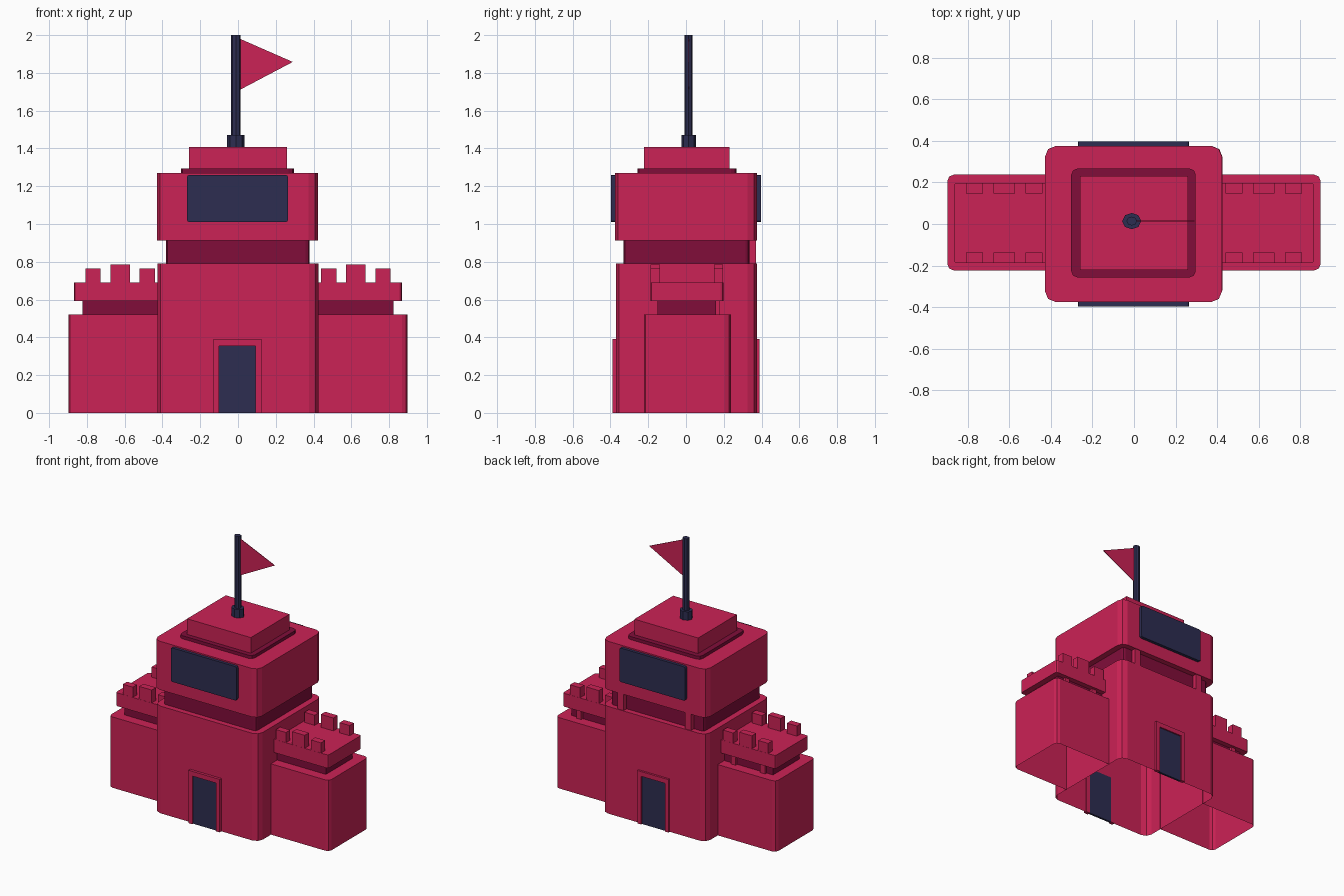
import bpy, bmesh, math

if "Cube" in bpy.data.objects:
    bpy.data.objects.remove(bpy.data.objects["Cube"])


def mat(name, rgb):
    m = bpy.data.materials.new(name)
    m.diffuse_color = (*rgb, 1)
    m.use_nodes = True
    m.node_tree.nodes["Principled BSDF"].inputs["Base Color"].default_value = m.diffuse_color
    return m


PINK = mat("raspberry", (0.60, 0.016, 0.092))
DARK = mat("dark_raspberry", (0.22, 0.004, 0.042))
NAVY = mat("navy", (0.026, 0.026, 0.082))


def finish(bm, name, m):
    bmesh.ops.recalc_face_normals(bm, faces=bm.faces)
    me = bpy.data.meshes.new(name)
    bm.to_mesh(me)
    bm.free()
    me.materials.append(m)
    ob = bpy.data.objects.new(name, me)
    bpy.context.collection.objects.link(ob)
    return ob


def box(name, m, x, y, z, r=0, axis=2, open_bottom=False, outer=0, open_inner=False):
    """Box from ranges; edges along one axis rounded by r (only on the outer x side if outer is set)."""
    bm = bmesh.new()
    bmesh.ops.create_cube(bm, size=1)
    for v in bm.verts:
        v.co = [(a[0] + a[1]) / 2 + c * abs(a[1] - a[0]) for a, c in zip((x, y, z), v.co)]
    bm.normal_update()
    drop = [f for f in bm.faces if (open_bottom and f.normal.z < -0.9)
            or (open_inner and f.normal.x * outer < -0.9)]
    if r:
        es = []
        for e in bm.edges:
            d = (e.verts[0].co - e.verts[1].co).normalized()
            mid = (e.verts[0].co + e.verts[1].co) / 2
            if abs(d[axis]) > 0.9 and (outer == 0 or (mid.x - sum(x) / 2) * outer > 0):
                es.append(e)
        bmesh.ops.bevel(bm, geom=es, offset=r, segments=2, profile=0.5, affect='EDGES')
        bm.normal_update()
        drop = [f for f in bm.faces if (open_bottom and f.normal.z < -0.9)
                or (open_inner and f.normal.x * outer < -0.99)]
    bmesh.ops.recalc_face_normals(bm, faces=bm.faces)
    bmesh.ops.delete(bm, geom=[f for f in drop if f.is_valid], context='FACES')
    return finish_open(bm, name, m)


def finish_open(bm, name, m):
    me = bpy.data.meshes.new(name)
    bm.to_mesh(me)
    bm.free()
    me.materials.append(m)
    ob = bpy.data.objects.new(name, me)
    bpy.context.collection.objects.link(ob)
    return ob


# Central tower, stacked upwards
box("tower_body", PINK, (-0.425, 0.425), (-0.37, 0.375), (0, 0.79), 0.05, open_bottom=True)
box("tower_neck", DARK, (-0.38, 0.378), (-0.33, 0.335), (0.79, 0.912), 0.02)
box("tower_head", PINK, (-0.428, 0.423), (-0.375, 0.375), (0.912, 1.27), 0.05)
box("roof_trim", DARK, (-0.302, 0.297), (-0.257, 0.267), (1.27, 1.293), 0.03)
box("roof_block", PINK, (-0.26, 0.26), (-0.222, 0.23), (1.293, 1.408))

# Front and back details
for s, side in ((-1, "front"), (1, "back")):
    a, b = s * 0.37, s * 0.397
    box(side + "_window", NAVY, (-0.27, 0.265), (a, b), (1.01, 1.26), 0.012, axis=1)
    box(side + "_door", NAVY, (-0.10, 0.092), (s * 0.365, s * 0.38), (0, 0.355))
    box(side + "_door_frame_left", PINK, (-0.13, -0.10), (s * 0.365, s * 0.39), (0, 0.39))
    box(side + "_door_frame_right", PINK, (0.092, 0.124), (s * 0.365, s * 0.39), (0, 0.39))
    box(side + "_door_frame_top", PINK, (-0.10, 0.092), (s * 0.365, s * 0.39), (0.355, 0.39))

# Wings with parapets and merlons
for s, side in ((-1, "left"), (1, "right")):
    def xr(a, b):
        return tuple(sorted((s * a, s * b)))
    box(side + "_wing", PINK, xr(0.42, 0.898), (-0.223, 0.237), (0, 0.522), 0.03,
        open_bottom=True, outer=s, open_inner=True)
    box(side + "_wing_neck", DARK, xr(0.42, 0.822), (-0.15, 0.16), (0.522, 0.592))
    box(side + "_wing_parapet", PINK, xr(0.42, 0.867), (-0.188, 0.198), (0.592, 0.69), 0.015, outer=s)
    for i, (a, b, top) in enumerate(((0.44, 0.522, 0.765), (0.573, 0.675, 0.785), (0.727, 0.808, 0.765))):
        for row, yr in (("front", (-0.187, -0.138)), ("back", (0.147, 0.197))):
            box(f"{side}_{row}_merlon_{i}", PINK, xr(a, b), yr, (0.69, top))
    # Small supports on the back of the necks
    for i, c in enumerate((0.51, 0.75)):
        box(f"{side}_wing_support_{i}", PINK, xr(c - 0.02, c + 0.02), (0.155, 0.178), (0.522, 0.592))
    box(side + "_tower_support", PINK, xr(0.25, 0.30), (0.33, 0.37), (0.79, 0.912))

# Flagpole, its foot and the flag
for name, rx, z0, z1 in (("flagpole_foot", 0.046, 1.408, 1.47), ("flagpole", 0.025, 1.408, 2.0)):
    bm = bmesh.new()
    bmesh.ops.create_cone(bm, cap_ends=True, segments=8, radius1=rx, radius2=rx, depth=z1 - z0)
    for v in bm.verts:
        v.co = (v.co.x - 0.011, v.co.y * 0.85 + 0.014, v.co.z + (z0 + z1) / 2)
    finish(bm, name, NAVY)
bm = bmesh.new()
rows = [[bm.verts.new((x, y, z)) for x, z in ((0.0, 1.705), (0.29, 1.858), (0.0, 1.985))] for y in (0.012, 0.016)]
bm.faces.new(rows[0])
bm.faces.new(rows[1][::-1])
for i in range(3):
    j = (i + 1) % 3
    bm.faces.new((rows[0][i], rows[0][j], rows[1][j], rows[1][i]))
finish(bm, "flag", PINK)
